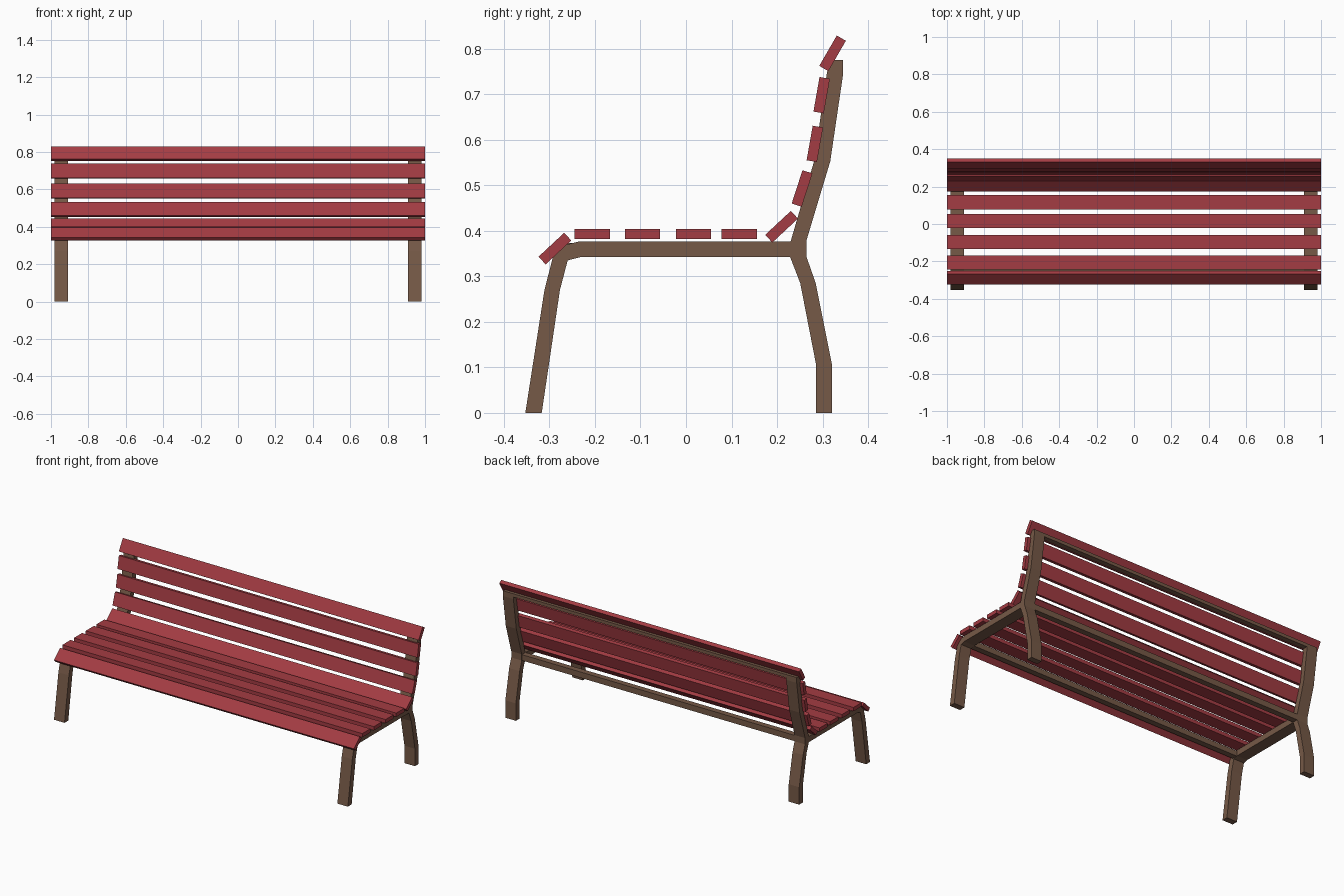
import bpy
import bmesh
from math import radians
from mathutils import Matrix, Vector

if "Cube" in bpy.data.objects:
    bpy.data.objects.remove(bpy.data.objects["Cube"], do_unlink=True)


def make_material(name, color):
    mat = bpy.data.materials.new(name)
    mat.use_nodes = True
    mat.diffuse_color = color
    mat.node_tree.nodes["Principled BSDF"].inputs["Base Color"].default_value = color
    return mat


red = make_material("red painted slats", (0.37, 0.045, 0.056, 1))
brown = make_material("brown metal frame", (0.18, 0.10, 0.063, 1))


def finish(bm, name, mat):
    bmesh.ops.recalc_face_normals(bm, faces=bm.faces)
    mesh = bpy.data.meshes.new(name)
    bm.to_mesh(mesh)
    bm.free()
    mesh.materials.append(mat)
    obj = bpy.data.objects.new(name, mesh)
    bpy.context.collection.objects.link(obj)
    return obj


def box(name, center, size, mat, tilt=0):
    bm = bmesh.new()
    matrix = (Matrix.Translation(center) @ Matrix.Rotation(radians(tilt), 4, "X")
              @ Matrix.Diagonal((*size, 1)))
    bmesh.ops.create_cube(bm, size=1, matrix=matrix)
    return finish(bm, name, mat)


def side_frame(name, x0, x1, outline):
    bm = bmesh.new()
    face = bm.faces.new([bm.verts.new((x0, y, z)) for y, z in outline])
    extruded = bmesh.ops.extrude_face_region(bm, geom=[face])["geom"]
    bmesh.ops.translate(bm, vec=Vector((x1 - x0, 0, 0)),
                        verts=[g for g in extruded if isinstance(g, bmesh.types.BMVert)])
    return finish(bm, name, brown)


# Side frames: front leg, seat bearer, back leg and back post in one outline
outline = [
    (-0.353, 0), (-0.317, 0), (-0.277, 0.27), (-0.26, 0.335), (-0.233, 0.342),
    (0.229, 0.342), (0.251, 0.285), (0.286, 0.105), (0.286, 0),
    (0.321, 0), (0.321, 0.105), (0.285, 0.285), (0.265, 0.342), (0.265, 0.38),
    (0.317, 0.553), (0.345, 0.743), (0.345, 0.775), (0.315, 0.775),
    (0.309, 0.743), (0.282, 0.555), (0.23, 0.377),
    (-0.233, 0.377), (-0.273, 0.367), (-0.293, 0.34), (-0.311, 0.27),
]
for side, x0, x1 in (("left", 0.91, 0.98), ("right", -0.98, -0.91)):
    side_frame(side + "_side_frame", x0, x1, outline)

# Cross rails joining the side frames
for name, y, z, depth, height in (
        ("front_seat_rail", -0.252, 0.357, 0.034, 0.032),
        ("back_seat_rail", 0.247, 0.36, 0.035, 0.035),
        ("top_back_rail", 0.33, 0.765, 0.03, 0.02)):
    box(name, (0, y, z), (1.82, depth, height), brown)

# Slats: centre y, centre z, tilt
slats = {
    "front_edge_slat": (-0.288, 0.361, 43),
    "seat_slat_1": (-0.206, 0.393, 0),
    "seat_slat_2": (-0.096, 0.393, 0),
    "seat_slat_3": (0.016, 0.393, 0),
    "seat_slat_4": (0.117, 0.393, 0),
    "lower_corner_slat": (0.21, 0.409, 43),
    "back_slat_1": (0.255, 0.493, 72),
    "back_slat_2": (0.283, 0.591, 80),
    "back_slat_3": (0.298, 0.698, 80),
    "top_slat": (0.322, 0.79, 60),
}
for name, (y, z, tilt) in slats.items():
    box(name, (0, y, z), (2, 0.077, 0.023), red, tilt)
